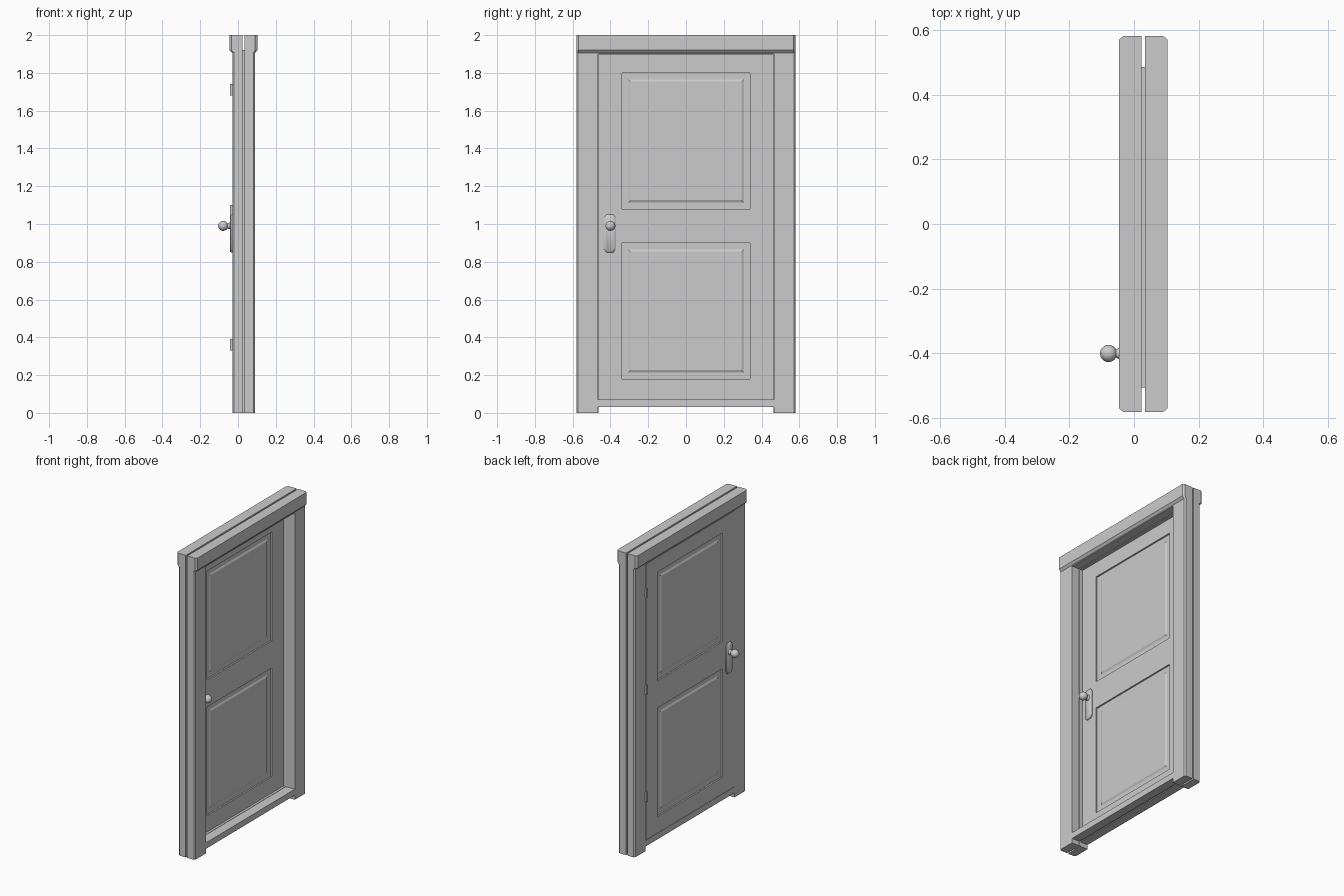
import bpy, bmesh, math
from mathutils import Matrix, Vector

if "Cube" in bpy.data.objects:
    bpy.data.objects.remove(bpy.data.objects["Cube"])


def finish(bm, name, smooth=None):
    bmesh.ops.remove_doubles(bm, verts=bm.verts, dist=1e-5)
    bmesh.ops.recalc_face_normals(bm, faces=bm.faces)
    me = bpy.data.meshes.new(name)
    bm.to_mesh(me)
    bm.free()
    ob = bpy.data.objects.new(name, me)
    bpy.context.collection.objects.link(ob)
    if smooth:
        bpy.ops.object.select_all(action='DESELECT')
        ob.select_set(True)
        bpy.context.view_layer.objects.active = ob
        bpy.ops.object.shade_smooth_by_angle(angle=math.radians(smooth))
    return ob


def prism(name, pts, axis, a, b, smooth=None):
    """Extrude a 2D profile from a to b along axis (x: pts=yz, y: pts=xz, z: pts=xy)."""
    bm = bmesh.new()

    def put(p, t):
        c = list(p)
        c.insert('xyz'.index(axis), t)
        return bm.verts.new(c)
    lo, hi = [put(p, a) for p in pts], [put(p, b) for p in pts]
    bm.faces.new(lo)
    bm.faces.new(hi)
    n = len(pts)
    for i in range(n):
        j = (i + 1) % n
        bm.faces.new((lo[i], lo[j], hi[j], hi[i]))
    return finish(bm, name, smooth)


def box(name, x, y, z):
    return prism(name, [(x[0], y[0]), (x[1], y[0]), (x[1], y[1]), (x[0], y[1])], 'z', *z)


def frame_half(tag, xi, xo, hx):
    """One face frame: two jambs, threshold, top rail and projecting header."""
    s = 1 if xo > xi else -1
    c = 0.008
    for side, k in (("left", -1), ("right", 1)):
        pts = [(xi, k * .466), (xo, k * .466), (xo, k * (.58 - c)), (xo - s * c, k * .58), (xi, k * .58)]
        prism(f"{tag}_{side}_jamb", pts, 'z', 0, 1.905)
    x = sorted((xi, xo))
    box(f"{tag}_threshold", x, (-.466, .466), (.03, .07))
    box(f"{tag}_top_rail", x, (-.466, .466), (1.9, 1.905))
    # header, chamfered at its ends and tapering to the jambs below
    bm = bmesh.new()
    rings = []
    for xx, z in ((xo, 1.905), (hx, 1.92), (hx, 2.0)):
        pts = [(xi, -.58), (xx - s * .012, -.58), (xx, -.57), (xx, .57), (xx - s * .012, .58), (xi, .58)]
        rings.append([bm.verts.new((px, py, z)) for px, py in pts])
    for r, q in zip(rings, rings[1:]):
        for i in range(6):
            j = (i + 1) % 6
            bm.faces.new((r[i], r[j], q[j], q[i]))
    bm.faces.new(rings[0])
    bm.faces.new(rings[-1])
    finish(bm, f"{tag}_header")


frame_half("back_frame", .023, -.03, -.046)
frame_half("front_frame", .034, .09, .103)

# Lining strips joining the two frame halves
gap = (.023, .034)
box("lining_left", gap, (-.505, -.462), (0, 1.92))
box("lining_right", gap, (.462, .485), (0, 1.92))
box("lining_top", gap, (-.462, .462), (1.896, 1.92))
box("lining_bottom", gap, (-.462, .462), (.035, .068))

# Door leaf with two raised panels on each face
XB, XF = -.03, .01
ys = [-.463, -.34, .34, .463]
zs = [.072, .18, .90, 1.08, 1.80, 1.898]
bm = bmesh.new()


def rect(x, y0, y1, z0, z1):
    return [bm.verts.new((x, y, z)) for y, z in ((y0, z0), (y1, z0), (y1, z1), (y0, z1))]


for xs, into in ((XB, 1), (XF, -1)):
    for i in range(3):
        for j in range(5):
            cell = (ys[i], ys[i + 1], zs[j], zs[j + 1])
            if i == 1 and j in (1, 3):
                prev = rect(xs, *cell)
                for inset, depth in ((0, .01), (.034, .01), (.046, .004)):
                    r = rect(xs + into * depth, cell[0] + inset, cell[1] - inset, cell[2] + inset, cell[3] - inset)
                    for k in range(4):
                        m = (k + 1) % 4
                        bm.faces.new((prev[k], prev[m], r[m], r[k]))
                    prev = r
                bm.faces.new(prev)
            else:
                bm.faces.new(rect(xs, *cell))
bmesh.ops.remove_doubles(bm, verts=bm.verts, dist=1e-5)
rim = [e for e in bm.edges if len(e.link_faces) == 1]
bmesh.ops.bridge_loops(bm, edges=rim)
finish(bm, "door_leaf")

# Hinges on the back face
for n, z in enumerate((.36, 1.07, 1.71)):
    box(f"hinge_{n + 1}", (-.042, -.028), (.459, .471), (z - .03, z + .03))

# Handle plates and turned knobs on both faces
plate = [(-.033, .87), (-.018, .85), (.018, .85), (.033, .87),
         (.033, 1.03), (.018, 1.05), (-.018, 1.05), (-.033, 1.03)]
turned = [(.008, .018), (.016, .017), (.024, .013), (.034, .012)]
R, C = .0265, .0485
for k in range(10):
    a = math.radians(150 - k * 150 / 9)
    turned.append((C + R * math.cos(a), R * math.sin(a)))
for tag, face, s in (("back", XB, -1), ("front", XF, 1)):
    bm = bmesh.new()
    rings = []
    for d, f in ((0, 1), (.006, 1), (.012, .72)):
        rings.append([bm.verts.new((face + s * d, -.403 + y * f, z - .012 * (1 - f) * (1 if z > .95 else -1)))
                      for y, z in plate])
    for r, q in zip(rings, rings[1:]):
        for i in range(8):
            j = (i + 1) % 8
            bm.faces.new((r[i], r[j], q[j], q[i]))
    bm.faces.new(rings[0])
    bm.faces.new(rings[-1])
    finish(bm, f"{tag}_handle_plate", 50)

    bm = bmesh.new()
    vs = [bm.verts.new((face + s * d, -.4, .99 + r)) for d, r in turned]
    es = [bm.edges.new(p) for p in zip(vs, vs[1:])]
    bmesh.ops.spin(bm, geom=vs + es, cent=(0, -.4, .99), axis=(1, 0, 0),
                   angle=2 * math.pi, steps=20)
    finish(bm, f"{tag}_knob", 50)
